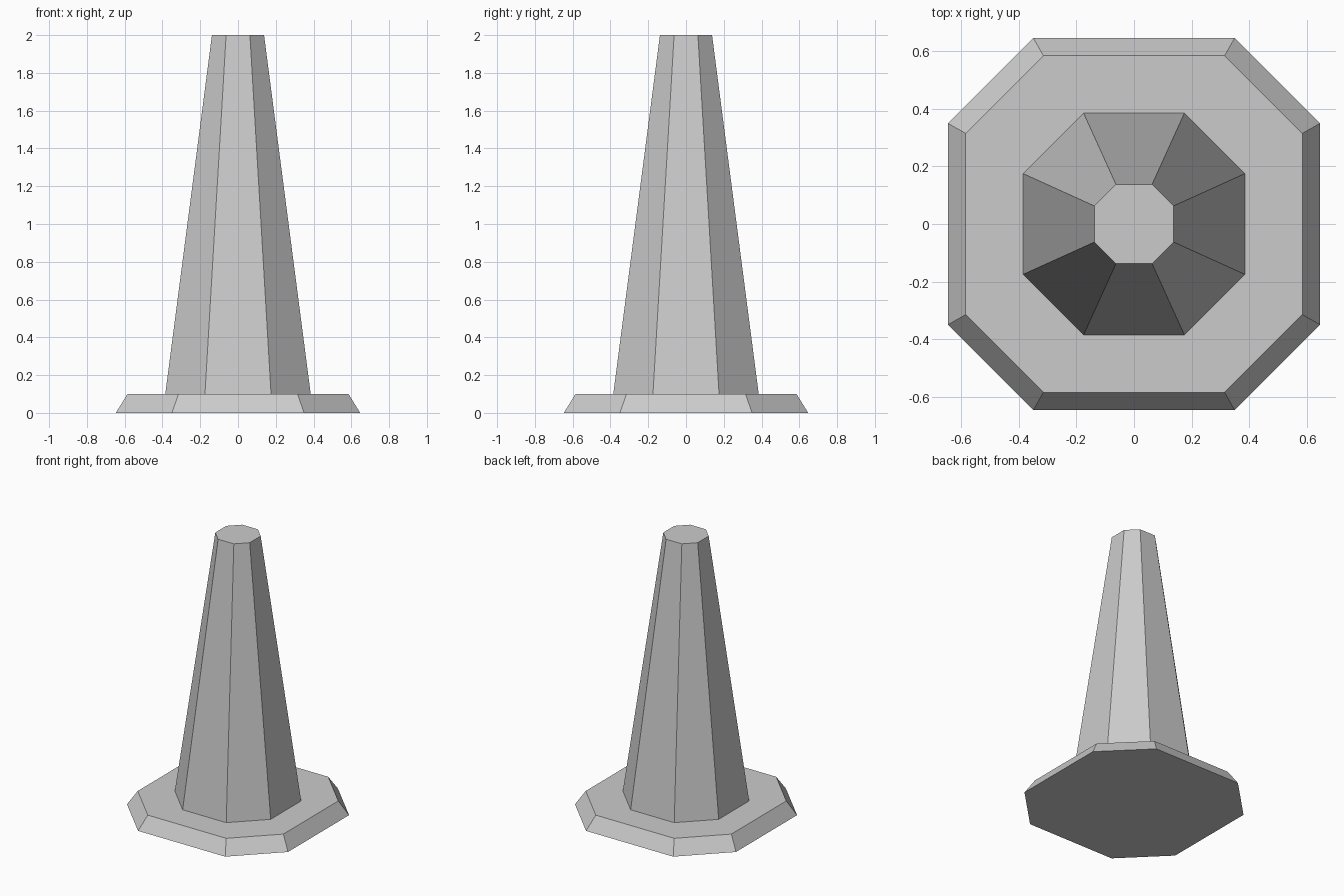
import bpy, bmesh

if "Cube" in bpy.data.objects:
    bpy.data.objects.remove(bpy.data.objects["Cube"])


def octagon(half, side):
    """Square of half-width `half` with cut corners; `side` is half the straight edge."""
    quarter = [(half, -side), (half, side)]
    points = []
    for _ in range(4):
        points += quarter
        quarter = [(-y, x) for x, y in quarter]
    return points


def tapered_prism(name, lower, upper, z0, z1):
    bm = bmesh.new()
    rings = [[bm.verts.new((x, y, z)) for x, y in octagon(*size)]
             for size, z in ((lower, z0), (upper, z1))]
    low, high = rings
    for i in range(8):
        j = (i + 1) % 8
        bm.faces.new((low[i], low[j], high[j], high[i]))
    bm.faces.new(low[::-1])
    bm.faces.new(high)
    mesh = bpy.data.meshes.new(name)
    bm.to_mesh(mesh)
    bm.free()
    obj = bpy.data.objects.new(name, mesh)
    bpy.context.collection.objects.link(obj)
    return obj


# Wide foot with sloped rim
tapered_prism("base_plate", (0.647, 0.35), (0.585, 0.315), 0.0, 0.1)
# Tall tapering body with flat top
tapered_prism("cone_body", (0.385, 0.175), (0.138, 0.063), 0.1, 2.0)
